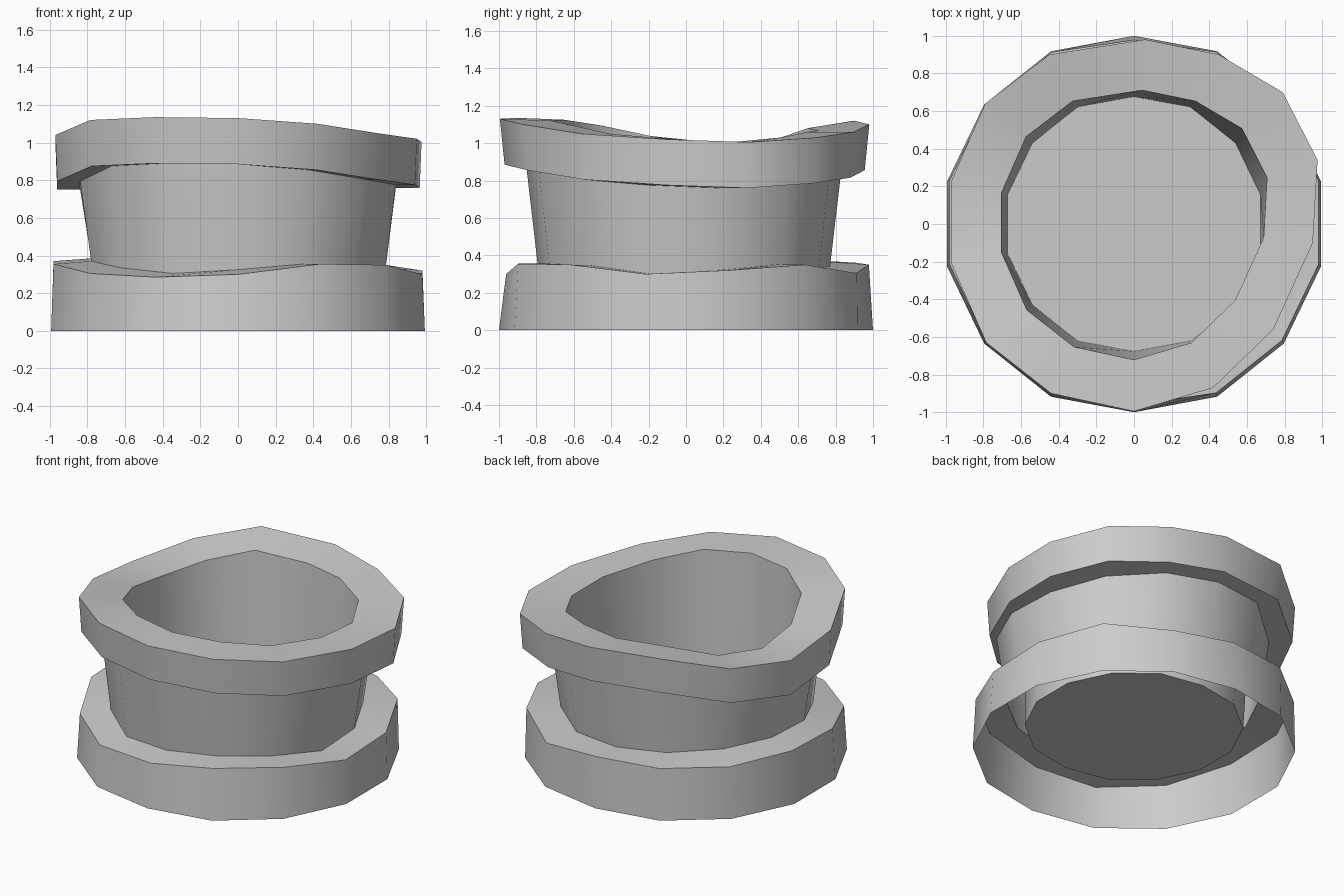
import bpy, bmesh, math

if "Cube" in bpy.data.objects:
    bpy.data.objects.remove(bpy.data.objects["Cube"])

N = 14
# wavy upper rim: x, y, z of the outer top corners, counter-clockwise from the back
RIM = [(.06, .98, 1.10), (-.45, .90, 1.12), (-.79, .64, 1.045), (-.97, .23, .995),
       (-.97, -.21, 1.04), (-.785, -.63, 1.12), (-.44, -.90, 1.135), (0, -.995, 1.13),
       (.42, -.87, 1.10), (.74, -.56, 1.05), (.95, -.10, 1.02), (.975, .34, 1.005),
       (.79, .70, 1.03), (.45, .90, 1.06)]
# how far the inner lip dips below the outer rim
LIP_DROP = [.035, .04, .03, .01, .01, .025, .01, .01, 0, 0, 0, 0, 0, 0]
# wavy top of the base ring: outer edge and seam with the neck
BASE_Z = [.35, .36, .36, .37, .355, .305, .285, .30, .355, .35, .30, .32, .35, .305]
NECK_Z = [.34, .37, .385, .385, .37, .335, .305, .325, .355, .345, .30, .32, .35, .33]


def ring(r, z, pole=.98, dy=0):
    """14-sided loop, drawn in a little at its front and back corner;
    z is a number or a list of heights."""
    out = []
    for i in range(N):
        a = math.pi / 2 + math.tau * i / N
        k = r * pole if i % 7 == 0 else r
        out.append((k * math.cos(a), k * math.sin(a) + dy,
                    z[i] if isinstance(z, list) else z))
    return out


def rim(s, dz=0):
    """Rim loop scaled inwards and shifted in height."""
    return [(x * s, y * s, z + dz) for x, y, z in RIM]


def shell(name, loops, cap=False):
    """Skin a list of loops, optionally closing the last one."""
    bm = bmesh.new()
    rows = [[bm.verts.new(p) for p in loop] for loop in loops]
    for a, b in zip(rows, rows[1:]):
        for i in range(N):
            j = (i + 1) % N
            bm.faces.new((a[i], a[j], b[j], b[i]))
    if cap:
        bm.faces.new(rows[-1])
    mesh = bpy.data.meshes.new(name)
    bm.to_mesh(mesh)
    bm.free()
    ob = bpy.data.objects.new(name, mesh)
    bpy.context.collection.objects.link(ob)
    bpy.ops.object.select_all(action='DESELECT')
    ob.select_set(True)
    bpy.context.view_layer.objects.active = ob
    bpy.ops.object.shade_smooth_by_angle(angle=math.radians(35))
    return ob


# shared seams between the parts
neck_low = ring(.80, NECK_Z, .975, -.01)
under = [(x * .99, y * .975, z - .245) for x, y, z in RIM]
neck_high = ring(.86, [u[2] for u in under], .98, -.012)
lip = [(x, y, z - d) for (x, y, z), d in zip(rim(.725), LIP_DROP)]
floor = ring(.69, .17)

# open-bottomed base ring
shell("base_ring", [ring(1.018, 0, .982), ring(1.005, BASE_Z, .965, .008), neck_low])
# flaring neck
shell("neck", [neck_low, neck_high])
# thick upper rim
shell("upper_rim", [neck_high, under, rim(1), lip])
# inner bowl hanging inside the neck, closed by a flat floor
shell("inner_bowl", [lip, floor], cap=True)
